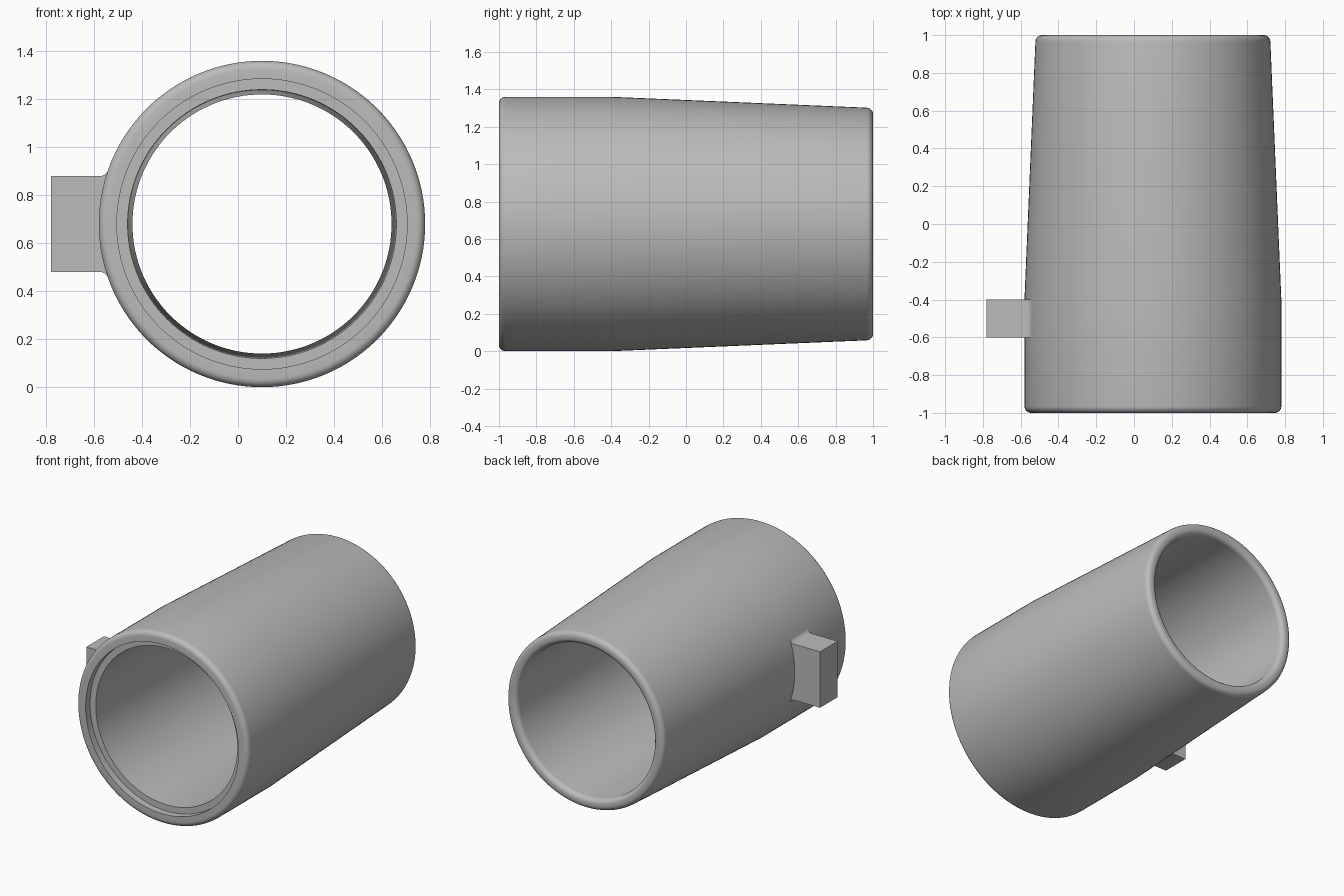
import bpy, bmesh, math
from mathutils import Vector, Matrix

cube = bpy.data.objects.get("Cube")
if cube:
    bpy.data.objects.remove(cube, do_unlink=True)

AXIS = Vector((0.1, 0, 0.68))
RADIUS = 0.68
SEGMENTS = 128

grey = bpy.data.materials.new("plain grey")
grey.use_nodes = True
colour = (0.5, 0.5, 0.5, 1)
grey.diffuse_color = colour
grey.node_tree.nodes["Principled BSDF"].inputs["Base Color"].default_value = colour


def arc(cx, cy, r, start, end, steps=6):
    """Points of a fillet, angles in degrees."""
    angles = [math.radians(start + (end - start) * i / steps) for i in range(steps + 1)]
    return [(cx + r * math.cos(a), cy + r * math.sin(a)) for a in angles]


def finish(bm, name):
    bmesh.ops.recalc_face_normals(bm, faces=bm.faces)
    mesh = bpy.data.meshes.new(name)
    bm.to_mesh(mesh)
    bm.free()
    mesh.materials.append(grey)
    obj = bpy.data.objects.new(name, mesh)
    bpy.context.collection.objects.link(obj)
    bpy.ops.object.select_all(action="DESELECT")
    obj.select_set(True)
    bpy.context.view_layer.objects.active = obj
    bpy.ops.object.shade_smooth_by_angle(angle=math.radians(25))
    return obj


# Tapered sleeve: closed (radius, y) section turned around the y axis
f = 0.035
section = [(0.605, -1)]
section += arc(RADIUS - f, -1 + f, f, -90, 0)           # front outer rounding
section += [(RADIUS, -0.4)]                             # start of the taper
section += arc(0.622 - f, 1 - f, f, 0, 90)              # back outer rounding
section += arc(0.54 + f, 1 - f, f, 90, 180)             # back inner rounding
section += [(0.56, -0.95), (0.605, -0.95)]              # bore and front recess

bm = bmesh.new()
verts = [bm.verts.new(AXIS + Vector((r, y, 0))) for r, y in section]
edges = [bm.edges.new((a, b)) for a, b in zip(verts, verts[1:] + verts[:1])]
bmesh.ops.spin(bm, geom=verts + edges, cent=AXIS, axis=(0, 1, 0),
               angle=math.tau, steps=SEGMENTS, use_merge=True)
bmesh.ops.remove_doubles(bm, verts=bm.verts, dist=1e-5)
finish(bm, "tapered_sleeve")

# Side lug: upper half outline with a small root fillet, mirrored downwards
upper = [(-0.78, 0.2)] + arc(-0.575, 0.235, 0.035, -90, -20) + [(-0.52, 0.223)]
outline = upper + [(x, -z) for x, z in reversed(upper)]

bm = bmesh.new()
face = bm.faces.new([bm.verts.new((x, -0.6, AXIS.z + z)) for x, z in outline])
side = bmesh.ops.extrude_face_region(bm, geom=[face])["geom"]
bmesh.ops.translate(bm, vec=(0, 0.2, 0),
                    verts=[v for v in side if isinstance(v, bmesh.types.BMVert)])
finish(bm, "side_lug")
